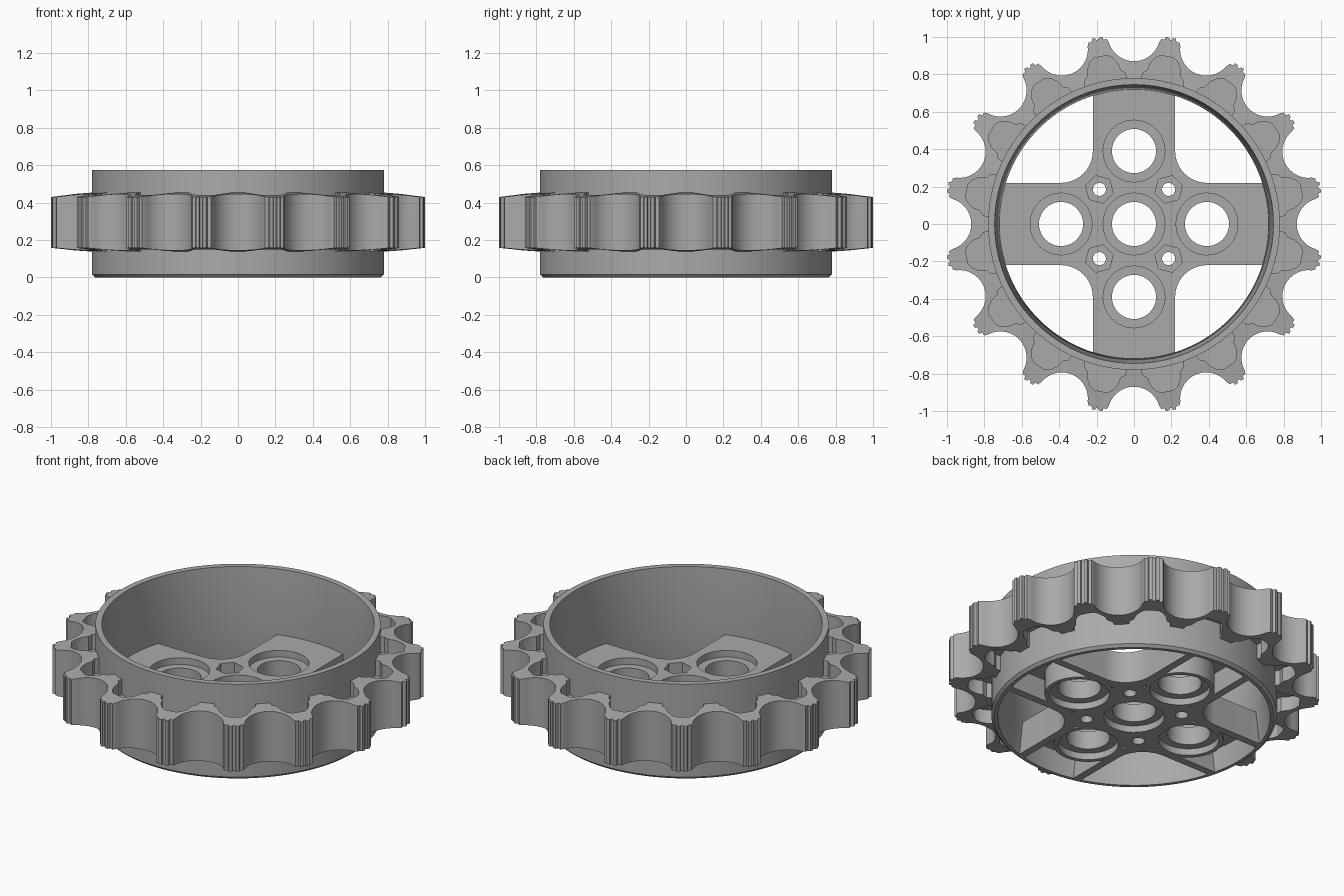
import bpy, bmesh, math
from math import sin, cos, pi

if "Cube" in bpy.data.objects:
    bpy.data.objects.remove(bpy.data.objects["Cube"], do_unlink=True)

grey = bpy.data.materials.new("mid_grey")
grey.use_nodes = True
grey.diffuse_color = (0.4, 0.4, 0.4, 1)
grey.node_tree.nodes["Principled BSDF"].inputs["Base Color"].default_value = (0.4, 0.4, 0.4, 1)

TEETH = 16
STEP = 2 * pi / TEETH


def finish(bm, name):
    bmesh.ops.recalc_face_normals(bm, faces=bm.faces)
    mesh = bpy.data.meshes.new(name)
    bm.to_mesh(mesh)
    bm.free()
    mesh.materials.append(grey)
    ob = bpy.data.objects.new(name, mesh)
    bpy.context.collection.objects.link(ob)
    return ob


def loops_to_solid(rings, name):
    """Closed solid from a cyclic list of equally long closed loops."""
    bm = bmesh.new()
    vs = [[bm.verts.new(p) for p in ring] for ring in rings]
    n = len(rings[0])
    for a, b in zip(vs, vs[1:] + vs[:1]):
        for i in range(n):
            j = (i + 1) % n
            bm.faces.new((a[i], a[j], b[j], b[i]))
    return finish(bm, name)


def prisms(shapes, name):
    """One mesh of upright prisms, each given as (outline, bottom, top)."""
    bm = bmesh.new()
    for outline, z0, z1 in shapes:
        face = bm.faces.new([bm.verts.new((x, y, z0)) for x, y in outline])
        made = bmesh.ops.extrude_face_region(bm, geom=[face])["geom"]
        for v in made:
            if isinstance(v, bmesh.types.BMVert):
                v.co.z = z1
    return finish(bm, name)


def circle(x, y, r, n=48, turn=0.0):
    return [(x + r * cos(turn + 2 * pi * i / n), y + r * sin(turn + 2 * pi * i / n))
            for i in range(n)]


def spin(points, a):
    return [(x * cos(a) - y * sin(a), x * sin(a) + y * cos(a)) for x, y in points]


def cut(ob, cutter):
    """Subtract a helper solid, then remove it."""
    cutter.hide_render = True
    mod = ob.modifiers.new("cut", 'BOOLEAN')
    mod.operation, mod.solver, mod.object = 'DIFFERENCE', 'EXACT', cutter
    deps = bpy.context.evaluated_depsgraph_get()
    deps.update()
    mesh = bpy.data.meshes.new_from_object(ob.evaluated_get(deps))
    ob.modifiers.clear()
    ob.data = mesh
    bpy.data.objects.remove(cutter, do_unlink=True)


# Outer drum wall, drafted inside
profile = [(0.765, 0), (0.78, 0.015), (0.78, 0.575), (0.745, 0.575), (0.72, 0.19), (0.745, 0)]
drum = loops_to_solid([[(x, y, z) for x, y in circle(0, 0, r, 128)] for r, z in profile],
                      "drum_wall")

# Toothed band: ribbed tips joined by round valleys
half_tip = [(0.985, 0.055), (0.998, 0.05), (0.998, 0.032), (1.015, 0.028),
            (1.015, 0.01), (1.004, 0.007)]
tip = [(r, -t) for r, t in half_tip] + half_tip[::-1]
valley = [(1.01 + 0.14 * cos(a), 0.14 * sin(a))
          for a in (pi + (i / 14 - 0.5) * 2.6 for i in range(15))][::-1]
outline = []
for k in range(TEETH):
    outline += spin(tip, (k + 0.5) * STEP) + spin(valley, (k + 1) * STEP)


def band_ring(z_in, slope):
    return [(x, y, z_in + slope * (math.hypot(x, y) - 0.8)) for x, y in outline]


def root_ring(z):
    return [(0.765 * x / math.hypot(x, y), 0.765 * y / math.hypot(x, y), z) for x, y in outline]


band = loops_to_solid([root_ring(0.137), band_ring(0.137, 0.1),
                       band_ring(0.455, -0.12), root_ring(0.455)], "toothed_band")

# Relief pockets behind every tooth, above and below
half_pocket = [(0.7, 0.115), (0.8, 0.112), (0.82, 0.09), (0.86, 0.082), (0.895, 0.06), (0.912, 0.035)]
pocket = [(r, -t) for r, t in half_pocket] + half_pocket[::-1]
shapes = []
for k in range(TEETH):
    shape = spin(pocket, (k + 0.5) * STEP)
    shapes += [(shape, 0.36, 0.6), (shape, 0, 0.23)]
cut(band, prisms(shapes, "pocket_cutter"))

# Cross-shaped hub with filleted inner corners
W, R, END = 0.22, 0.17, 0.735
quarter = [(END, -W), (END, W)]
quarter += [(W + R + R * cos(a), W + R + R * sin(a))
            for a in (-pi / 2 - pi / 2 * i / 10 for i in range(11))]
cross = []
for k in range(4):
    cross += spin(quarter, k * pi / 2)
hub = prisms([(cross, 0, 0.19)], "cross_hub")

# Hollow undersides of the arms, leaving a boss around each hole
arm_box = [(0.28, -0.175), (0.8, -0.175), (0.8, 0.175), (0.28, 0.175)]
centres = [(0.39 * cos(k * pi / 2), 0.39 * sin(k * pi / 2)) for k in range(4)]
hollow = prisms([(spin(arm_box, k * pi / 2), -0.1, 0.13) for k in range(4)], "hollow_cutter")
cut(hollow, prisms([(circle(x, y, 0.19), -0.2, 0.3) for x, y in centres], "boss_keeper"))
cut(hub, hollow)

# Pin holes, their counterbores, and nut pockets with bolt holes
holes = centres + [(0, 0)]
bolts = [(x * 0.185, y * 0.185) for x in (-1, 1) for y in (-1, 1)]
cut(hub, prisms([(circle(x, y, 0.118), -0.1, 0.3) for x, y in holes]
                + [(circle(x, y, 0.035, 24), -0.1, 0.3) for x, y in bolts], "hole_cutter"))
cut(hub, prisms([(circle(x, y, 0.165), z0, z1) for x, y in holes
                 for z0, z1 in ((-0.1, 0.04), (0.15, 0.3))], "counterbore_cutter"))
cut(hub, prisms([(circle(x, y, 0.076, 6, math.atan2(y, x) + pi / 6), 0.09, 0.3)
                 for x, y in bolts], "nut_cutter"))

# Smooth round walls, crisp edges
bpy.ops.object.select_all(action='DESELECT')
for ob in (drum, band, hub):
    ob.select_set(True)
    bpy.context.view_layer.objects.active = ob
bpy.ops.object.shade_smooth_by_angle(angle=math.radians(25))
